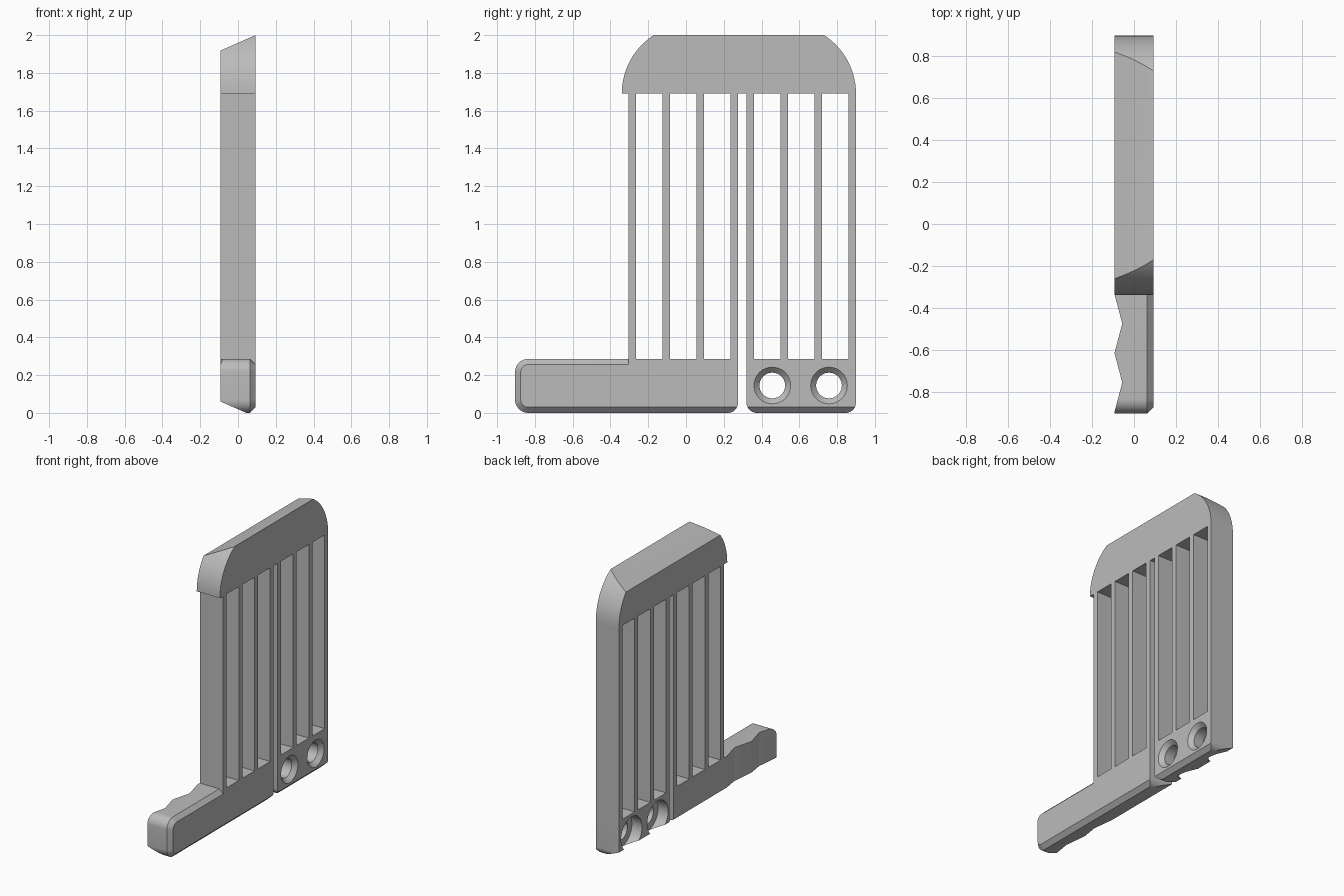
import bpy, bmesh, math
from mathutils import Vector, Matrix

old = bpy.data.objects.get("Cube")
if old:
    bpy.data.objects.remove(old)

HALF = 0.093          # half thickness of the plate
CH = 0.03             # chamfer on the outer face
BASE, CAP, TOP = 0.286, 1.69, 2.0
ARM_END = -0.304      # where the arm meets the grille

grey = bpy.data.materials.new("light grey")
grey.use_nodes = True
grey.diffuse_color = (0.5, 0.5, 0.5, 1)
grey.node_tree.nodes["Principled BSDF"].inputs["Base Color"].default_value = (0.5, 0.5, 0.5, 1)


def finish(name, bm):
    bmesh.ops.recalc_face_normals(bm, faces=bm.faces)
    me = bpy.data.meshes.new(name)
    bm.to_mesh(me)
    bm.free()
    me.materials.append(grey)
    ob = bpy.data.objects.new(name, me)
    bpy.context.collection.objects.link(ob)
    return ob


def loft(rings):
    """Closed solid through matching outlines of 3D points."""
    bm = bmesh.new()
    loops = [[bm.verts.new(p) for p in ring] for ring in rings]
    for a, b in zip(loops, loops[1:]):
        for i in range(len(a)):
            j = (i + 1) % len(a)
            bm.faces.new((a[i], a[j], b[j], b[i]))
    bm.faces.new(loops[0])
    bm.faces.new(loops[-1])
    bmesh.ops.recalc_face_normals(bm, faces=bm.faces)
    return bm


def at_x(x, outline):
    return [(x, y, z) for y, z in outline]


def rounded(y0, y1, z0, z1, radii, n=10):
    """Rectangle outline; radii run bottom front, bottom back, top back, top front."""
    corners = [(y0, z0, 1, 1), (y1, z0, -1, 1), (y1, z1, -1, -1), (y0, z1, 1, -1)]
    pts = []
    for k, ((y, z, sy, sz), r) in enumerate(zip(corners, radii)):
        if r == 0:
            pts.append((y, z))
            continue
        for i in range(n + 1):
            a = math.pi + (k + i / n) * math.pi / 2
            pts.append((y + sy * r + r * math.cos(a), z + sz * r + r * math.sin(a)))
    return pts


def slice_off(bm, point, normal):
    geom = bm.verts[:] + bm.edges[:] + bm.faces[:]
    bmesh.ops.bisect_plane(bm, geom=geom, plane_co=point, plane_no=normal, clear_outer=True)
    bmesh.ops.holes_fill(bm, edges=[e for e in bm.edges if e.is_boundary])


def slope_bottom(bm):
    slice_off(bm, (0.045, 0, 0), (-0.06, 0, -0.138))


def carve(ob, cutter):
    mod = ob.modifiers.new("carve", 'BOOLEAN')
    mod.object = cutter
    mod.solver = 'EXACT'
    cutter.hide_render = True
    bpy.context.view_layer.update()
    dg = bpy.context.evaluated_depsgraph_get()
    me = bpy.data.meshes.new_from_object(ob.evaluated_get(dg))
    ob.modifiers.clear()
    ob.data = me
    bpy.data.objects.remove(cutter)


def soften(ob):
    ob.data.shade_smooth()
    ob.data.set_sharp_from_angle(angle=math.radians(28))


# Projecting arm: chamfered outer face, rounded nose
r = 0.07
outer = rounded(-0.905, ARM_END, 0, BASE, (r, 0, 0, r))
inner = rounded(-0.905 + CH, ARM_END, CH, BASE - CH, (r - CH, 0, 0, r - CH))
bm = loft([at_x(-HALF, outer), at_x(HALF - CH, outer), at_x(HALF, inner)])
slope_bottom(bm)
arm = finish("arm", bm)

# Two shallow finger notches along the arm's inner face
for y in (-0.475, -0.757):
    depth, out = 0.037, 0.11
    half = 0.14 * out / depth
    tri = [(-HALF + depth, y), (-HALF + depth - out, y - half), (-HALF + depth - out, y + half)]
    carve(arm, finish("notch", loft([[(a, b, z) for a, b in tri] for z in (-0.5, 1)])))
soften(arm)


# Base blocks below the bars
def base_block(name, y0, y1, radii):
    outline = rounded(y0, y1, 0, BASE, radii)
    bm = loft([at_x(-HALF, outline), at_x(HALF, outline)])
    slice_off(bm, (HALF, 0, CH), (1, 0, -1))
    slope_bottom(bm)
    return finish(name, bm)


soften(base_block("front_base", ARM_END, 0.276, (0, 0.055, 0, 0)))
back_base = base_block("back_base", 0.32, 0.9, (0.055, 0.055, 0, 0))

# Screw holes: flared on the outer face, wide recess on the inner face
profile = [(-0.2, 0.12), (-0.012, 0.12), (-0.012, 0.068), (HALF - CH, 0.068),
           (HALF, 0.097), (HALF + 0.03, 0.126)]
for y in (0.457, 0.757):
    rings = []
    for x, rad in profile:
        circle = [2 * math.pi * i / 40 for i in range(40)]
        rings.append([(x, y + rad * math.cos(a), 0.145 + rad * math.sin(a)) for a in circle])
    carve(back_base, finish("hole", loft(rings)))
soften(back_base)

# Upright bars, two groups of four
for group, start in (("front", ARM_END), ("back", 0.32)):
    for i in range(4):
        y = start + i * 0.18
        outline = rounded(y, y + 0.04, BASE, CAP, (0, 0, 0, 0))
        finish(f"{group}_bar_{i + 1}", loft([at_x(-HALF, outline), at_x(HALF, outline)]))

# Cap with arched ends and a sloping top
R, y0, y1 = 0.368, -0.34, 0.9
sweep = math.asin((TOP - CAP) / R)
arc = [(R - R * math.cos(sweep * i / 14), CAP + R * math.sin(sweep * i / 14)) for i in range(15)]
outline = [(y0 + d, z) for d, z in arc] + [(y1 - d, z) for d, z in reversed(arc)]
bm = loft([at_x(-HALF, outline), at_x(HALF, outline)])
slice_off(bm, (HALF, 0, TOP), (-0.082, 0, 0.186))
soften(finish("cap", bm))
